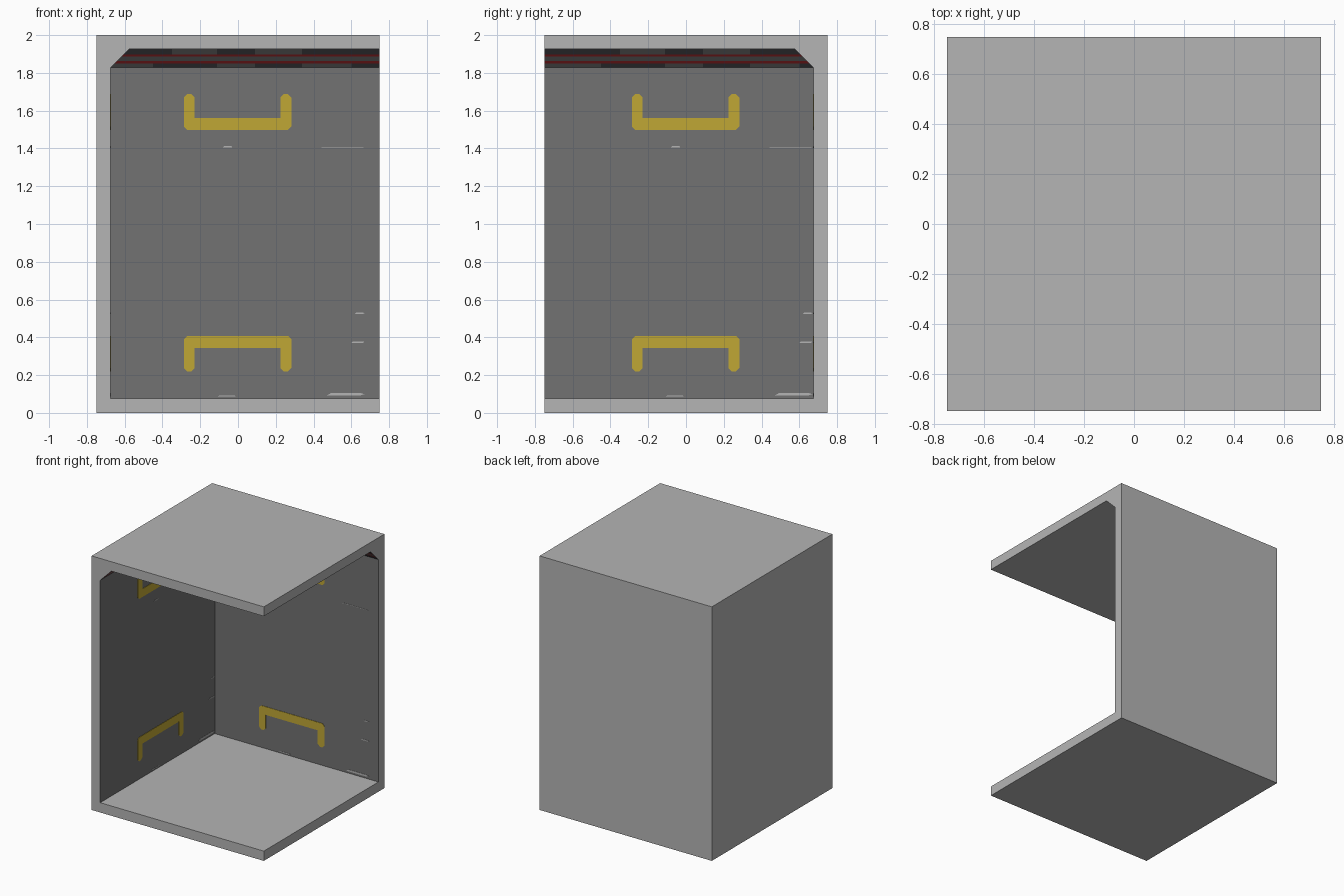
import bpy, bmesh
from mathutils import Vector

if "Cube" in bpy.data.objects:
    bpy.data.objects.remove(bpy.data.objects["Cube"])

H, IN = 0.75, 0.675          # half width, inner wall position
Z0, Z1, Z2 = 0.077, 1.828, 1.926   # floor top, chamfer start, ceiling
CH = Z2 - Z1


def material(name, rgb):
    m = bpy.data.materials.new(name)
    m.diffuse_color = (*rgb, 1)
    m.use_nodes = True
    m.node_tree.nodes["Principled BSDF"].inputs["Base Color"].default_value = m.diffuse_color
    return m


LIGHT = material("light grey", (0.46, 0.46, 0.46))
WALL = material("wall grey", (0.168, 0.168, 0.168))
DARK = material("dark panel grey", (0.072, 0.072, 0.078))
RED = material("red stripe", (0.40, 0.022, 0.026))
YELLOW = material("yellow paint", (0.53, 0.39, 0.035))


def make_object(name, bm, mats):
    me = bpy.data.meshes.new(name)
    bm.normal_update()
    bm.to_mesh(me)
    bm.free()
    for m in mats:
        me.materials.append(m)
    ob = bpy.data.objects.new(name, me)
    bpy.context.collection.objects.link(ob)
    return ob


# Corner shell: solid block with the room cut away, open to front and right
bm = bmesh.new()
bmesh.ops.create_cube(bm, size=1)
for v in bm.verts:
    v.co = Vector((v.co.x * 2 * H, v.co.y * 2 * H, v.co.z * 2 + 1))
shell = make_object("corner_shell", bm, [])

# Room cutter: box whose top is drawn in at the two walls for the chamfers
bm = bmesh.new()
rings = []
for z, d in ((Z0, 0), (Z1, 0), (Z2, CH)):
    x0, y1 = -IN + d, IN - d
    rings.append([bm.verts.new(p) for p in
                  ((x0, -1, z), (1, -1, z), (1, y1, z), (x0, y1, z))])
bm.faces.new(rings[0][::-1])
bm.faces.new(rings[-1])
for a, b in zip(rings, rings[1:]):
    for i in range(4):
        j = (i + 1) % 4
        bm.faces.new((a[i], a[j], b[j], b[i]))
cutter = make_object("room_cutter", bm, [])
cutter.hide_render = True

mod = shell.modifiers.new("room", 'BOOLEAN')
mod.operation, mod.solver, mod.object = 'DIFFERENCE', 'EXACT', cutter
bpy.context.view_layer.objects.active = shell
bpy.ops.object.modifier_apply(modifier=mod.name)
bpy.data.objects.remove(cutter)

# Cut the chamfers into stripes and panels, then colour by rule
ROWS = (1.851, 1.862, 1.886, 1.897)
CUTS = (-0.45, -0.35, -0.11, 0.09, 0.34, 0.6)
bm = bmesh.new()
bm.from_mesh(shell.data)
bm.normal_update()


def is_chamfer(f):
    return -0.9 < f.normal.z < -0.5


def cut(co, no, test):
    faces = [f for f in bm.faces if is_chamfer(f) and test(f)]
    geom = set(faces)
    for f in faces:
        geom.update(f.edges)
        geom.update(f.verts)
    bmesh.ops.bisect_plane(bm, geom=list(geom), plane_co=co, plane_no=no, dist=1e-5)
    bm.normal_update()


for z in ROWS:
    cut((0, 0, z), (0, 0, 1), lambda f: True)
for u in CUTS:
    cut((u, 0, 0), (1, 0, 0), lambda f: f.normal.y < -0.5)
    cut((0, u, 0), (0, 1, 0), lambda f: f.normal.x > 0.5)

shell.data.materials.clear()
for m in (LIGHT, WALL, DARK, RED):
    shell.data.materials.append(m)
for f in bm.faces:
    c, n = f.calc_center_median(), f.normal
    f.material_index = 0
    if (n.y < -0.9 and abs(c.y - IN) < 0.01) or (n.x > 0.9 and abs(c.x + IN) < 0.01):
        f.material_index = 1
    elif is_chamfer(f):
        row = sum(c.z > z for z in ROWS)
        u = c.x if n.y < -0.5 else c.y
        col = sum(u > k for k in CUTS)
        if row in (1, 3):
            f.material_index = 3
        elif row == 2:
            f.material_index = 1
        else:
            grey = (2, 4) if row == 4 else (0, 3, 5)
            f.material_index = 1 if col in grey and row in (0, 4) else 2
bm.to_mesh(shell.data)
bm.free()


# Thin painted plates, placed with the same layout on both walls
def plate(name, outline, mat, side, t=0.003):
    def pos(u, z, d):
        return (u, IN - d, z) if side == "back" else (-IN + d, u, z)
    bm = bmesh.new()
    back = [bm.verts.new(pos(u, z, 0)) for u, z in outline]
    front = [bm.verts.new(pos(u, z, t)) for u, z in outline]
    bm.faces.new(front)
    n = len(outline)
    for i in range(n):
        j = (i + 1) % n
        bm.faces.new((back[i], back[j], front[j], front[i]))
    bmesh.ops.recalc_face_normals(bm, faces=bm.faces[:])
    bm.normal_update()
    want = Vector((0, -1, 0)) if side == "back" else Vector((1, 0, 0))
    face = max(bm.faces, key=lambda f: f.calc_area())
    if face.normal.dot(want) < 0:
        bmesh.ops.reverse_faces(bm, faces=bm.faces[:])
    make_object(name, bm, [mat])


def bracket(bar_out, bar_in, tip):
    """U-shaped marking with clipped corners."""
    s = 0.018 if tip > bar_out else -0.018
    a, b, i = -0.287, 0.282, 0.058
    c = abs(s)
    return [(a, bar_out + s), (a + c, bar_out), (b - c, bar_out), (b, bar_out + s),
            (b, tip - s), (b - c, tip), (b - i + c, tip), (b - i, tip - s),
            (b - i, bar_in), (a + i, bar_in),
            (a + i, tip - s), (a + i - c, tip), (a + c, tip), (a, tip - s)]


# Worn streaks: u start, u end, z low, z high
STREAKS = ((0.47, 0.67, 0.092, 0.106), (0.6, 0.67, 0.371, 0.379),
           (0.62, 0.67, 0.524, 0.531), (0.43, 0.67, 1.402, 1.406),
           (-0.08, -0.03, 1.404, 1.412), (-0.11, -0.01, 0.086, 0.092))

for side in ("back", "left"):
    plate(side + "_upper_marking", bracket(1.498, 1.562, 1.688), YELLOW, side)
    plate(side + "_lower_marking", bracket(0.408, 0.344, 0.22), YELLOW, side)
    for k, (u0, u1, z0, z1) in enumerate(STREAKS):
        e = (u1 - u0) * 0.12
        plate(f"{side}_worn_streak_{k + 1}",
              [(u0, z0), (u1 - e, z0), (u1, (z0 + z1) / 2), (u1 - e, z1), (u0 + e, z1)],
              LIGHT, side, 0.002)
